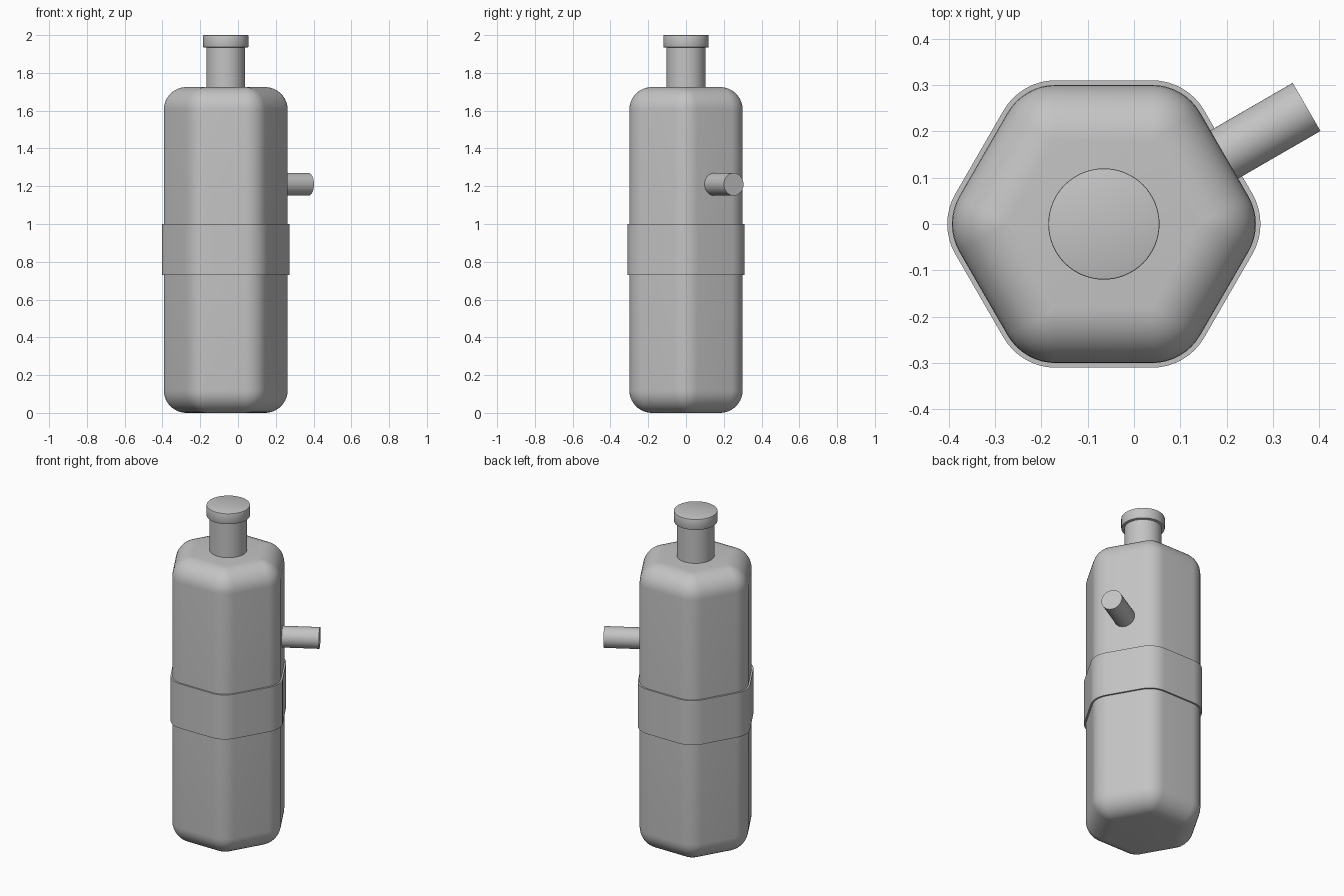
import bpy
import bmesh
from math import radians, cos, sin, pi
from mathutils import Vector, Matrix

if "Cube" in bpy.data.objects:
    bpy.data.objects.remove(bpy.data.objects["Cube"], do_unlink=True)

AXIS = Vector((-0.065, 0, 0))   # vertical axis of the bottle
APOTHEM, ROUND, TOP = 0.30, 0.12, 1.725

grey = bpy.data.materials.new("light grey")
grey.use_nodes = True
grey.diffuse_color = (0.55, 0.55, 0.55, 1)
grey.node_tree.nodes["Principled BSDF"].inputs["Base Color"].default_value = grey.diffuse_color


def finish(name, bm):
    """Turn a bmesh into a smooth-shaded object."""
    bmesh.ops.recalc_face_normals(bm, faces=bm.faces)
    mesh = bpy.data.meshes.new(name)
    bm.to_mesh(mesh)
    bm.free()
    mesh.materials.append(grey)
    obj = bpy.data.objects.new(name, mesh)
    bpy.context.collection.objects.link(obj)
    bpy.ops.object.select_all(action="DESELECT")
    obj.select_set(True)
    bpy.context.view_layer.objects.active = obj
    bpy.ops.object.shade_smooth_by_angle(angle=radians(30))
    return obj


def hex_ring(bm, apothem, radius, z, steps=8):
    """Hexagon outline with its corners rounded to the given radius."""
    ring = []
    reach = (apothem - radius) / cos(pi / 6)
    for corner in range(6):
        a = corner * pi / 3
        for i in range(steps + 1):
            b = a + (i / steps - 0.5) * pi / 3
            ring.append(bm.verts.new(AXIS + Vector((
                reach * cos(a) + radius * cos(b),
                reach * sin(a) + radius * sin(b), z))))
    return ring


def bridge(bm, low, high):
    n = len(low)
    for i in range(n):
        j = (i + 1) % n
        bm.faces.new((low[i], low[j], high[j], high[i]))


def cylinder(name, radius, start, end, bevel=0.0):
    """Closed cylinder between two points."""
    span = end - start
    turn = Vector((0, 0, 1)).rotation_difference(span).to_matrix().to_4x4()
    bm = bmesh.new()
    bmesh.ops.create_cone(bm, cap_ends=True, segments=64, radius1=radius,
                          radius2=radius, depth=span.length,
                          matrix=Matrix.Translation((start + end) / 2) @ turn)
    if bevel:
        rims = [e for e in bm.edges if any(len(f.verts) > 4 for f in e.link_faces)]
        bmesh.ops.bevel(bm, geom=rims, offset=bevel, segments=2,
                        profile=0.5, affect="EDGES")
    return finish(name, bm)


# Hexagonal body with rounded top and bottom edges
bm = bmesh.new()
rings = []
for level, direction in ((ROUND, -1), (TOP - ROUND, 1)):
    for i in range(11):
        t = i / 10 if direction > 0 else 1 - i / 10
        r = max(ROUND * cos(t * pi / 2), 0.0002)
        z = level + direction * ROUND * sin(t * pi / 2)
        rings.append(hex_ring(bm, APOTHEM - ROUND + r, r, z))
for low, high in zip(rings, rings[1:]):
    bridge(bm, low, high)
bm.faces.new(rings[0])
bm.faces.new(rings[-1])
finish("body", bm)

# Band around the middle
bm = bmesh.new()
loops = [hex_ring(bm, APOTHEM + grow, ROUND + grow, z)
         for grow, z in ((-0.002, 0.73), (0.01, 0.73), (0.01, 1.0), (-0.002, 1.0))]
for i in range(4):
    bridge(bm, loops[i], loops[(i + 1) % 4])
finish("band", bm)

# Neck and lid
up = Vector((0, 0, 1))
cylinder("neck", 0.103, AXIS + up * (TOP - 0.01), AXIS + up * 1.95)
cylinder("lid", 0.12, AXIS + up * 1.935, AXIS + up * 2.0, bevel=0.003)

# Side pipe leaving the back left face at a right angle
out = Vector((cos(pi / 6), sin(pi / 6), 0))
base = AXIS + up * 1.21
cylinder("side_pipe", 0.06, base + out * (APOTHEM - 0.02), base + out * 0.505)
